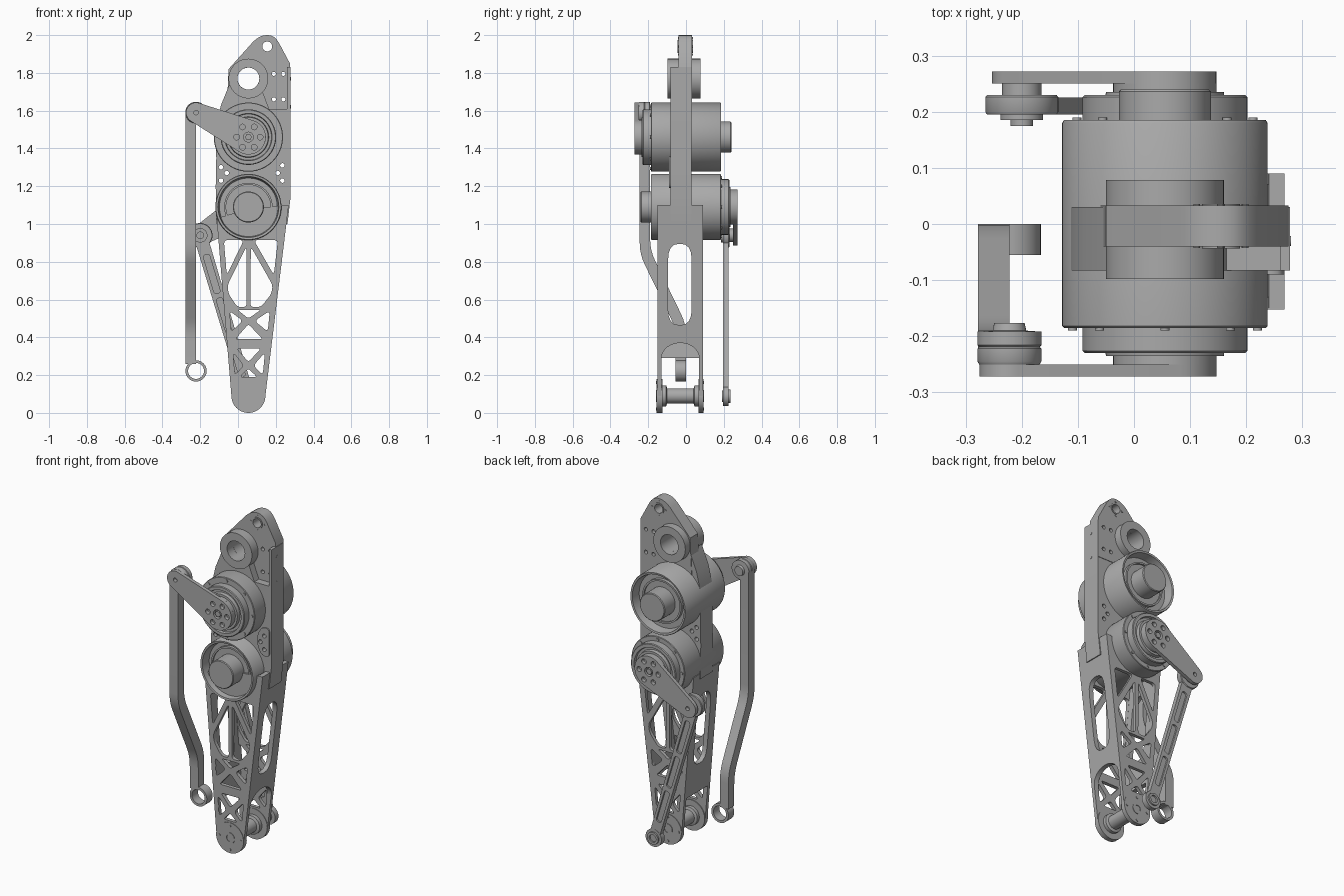
import bpy, bmesh
from math import sin, cos, pi, acos, atan2, hypot, radians

cube = bpy.data.objects.get("Cube")
if cube:
    bpy.data.objects.remove(cube, do_unlink=True)

grey = bpy.data.materials.new("machined_grey")
grey.use_nodes = True
grey.diffuse_color = (0.4, 0.4, 0.4, 1)
grey.node_tree.nodes["Principled BSDF"].inputs["Base Color"].default_value = (0.4, 0.4, 0.4, 1)


def finish(name, bm):
    """Weld, fix normals, shade and link a part."""
    bmesh.ops.remove_doubles(bm, verts=bm.verts, dist=1e-5)
    bmesh.ops.recalc_face_normals(bm, faces=bm.faces)
    mesh = bpy.data.meshes.new(name)
    bm.to_mesh(mesh)
    bm.free()
    mesh.materials.clear()
    mesh.materials.append(grey)
    mesh.shade_smooth()
    mesh.set_sharp_from_angle(angle=radians(32))
    obj = bpy.data.objects.new(name, mesh)
    bpy.context.collection.objects.link(obj)
    return obj


def circle(x, z, r, n=32, a0=0.0, a1=2 * pi):
    full = a1 - a0 > 6.28
    return [(x + r * cos(a0 + (a1 - a0) * i / (n if full else n - 1)),
             z + r * sin(a0 + (a1 - a0) * i / (n if full else n - 1))) for i in range(n)]


def rounded(pts, r, n=5):
    """Round every corner of a polygon."""
    out = []
    for i, p in enumerate(pts):
        ends = []
        for q in (pts[i - 1], pts[(i + 1) % len(pts)]):
            d = hypot(q[0] - p[0], q[1] - p[1])
            k = min(r, d * 0.45) / d
            ends.append((p[0] + (q[0] - p[0]) * k, p[1] + (q[1] - p[1]) * k))
        for j in range(n):
            t = j / (n - 1)
            out.append(tuple(ends[0][k] * (1 - t) ** 2 + 2 * p[k] * t * (1 - t) + ends[1][k] * t * t
                             for k in (0, 1)))
    return out


def hull(c1, r1, c2, r2):
    """Tapered link outline around two circles."""
    t = atan2(c2[1] - c1[1], c2[0] - c1[0])
    a = acos((r1 - r2) / hypot(c2[0] - c1[0], c2[1] - c1[1]))
    return circle(*c1, r1, 30, t + a, t + 2 * pi - a) + circle(*c2, r2, 20, t - a, t + a)


def plate(name, outer, holes, a, b, axis="Y", lean=None):
    """Flat outline with holes, extruded from a to b along an axis."""
    curve = bpy.data.curves.new(name, "CURVE")
    curve.dimensions, curve.fill_mode = "2D", "BOTH"
    curve.extrude = (b - a) / 2
    for pts in [outer] + holes:
        sp = curve.splines.new("POLY")
        sp.points.add(len(pts) - 1)
        sp.use_cyclic_u = True
        for p, (u, v) in zip(sp.points, pts):
            p.co = (u, v, 0, 1)
    tmp = bpy.data.objects.new(name, curve)
    bpy.context.collection.objects.link(tmp)
    mesh = bpy.data.meshes.new_from_object(tmp.evaluated_get(bpy.context.evaluated_depsgraph_get()))
    bm = bmesh.new()
    bm.from_mesh(mesh)
    bpy.data.objects.remove(tmp)
    bpy.data.curves.remove(curve)
    bpy.data.meshes.remove(mesh)
    for v in bm.verts:
        u, w, d = v.co
        d += (a + b) / 2
        v.co = (u, d, w) if axis == "Y" else (d + (lean(w) if lean else 0), u, w)
    return finish(name, bm)


def lathe(name, x, z, profile, s=1, n=64):
    """Turn (radius, y) points about a y axis line."""
    bm = bmesh.new()
    vs = [bm.verts.new((x + r, y * s, z)) for r, y in profile]
    es = [bm.edges.new(e) for e in zip(vs, vs[1:])]
    bmesh.ops.spin(bm, geom=vs + es, cent=(x, 0, z), axis=(0, 1, 0), angle=2 * pi, steps=n)
    return finish(name, bm)


def disc(name, x, z, r, a, b, n=32):
    return lathe(name, x, z, [(0, a), (r, a), (r, b), (0, b)], 1, n)


def ring(name, x, z, ri, ro, a, b):
    return lathe(name, x, z, [(ri, a), (ro, a), (ro, b), (ri, b), (ri, a)])


CX, FOOT = 0.055, 0.09
UP, LOW = (CX, 1.46), (CX, 1.09)
TOP_PIN, LOW_PIN = (-0.222, 1.59), (-0.2, 0.94)


# Leg edges as functions of height
def right(z):
    return 0.145 + 0.122 * (z - FOOT)


def left(z):
    return -0.035 - 0.083 * (z - FOOT)


def at(u, z):
    return (CX + u * ((right(z) - CX) if u > 0 else (CX - left(z))), z)


# Truss openings: one half is mirrored, centre ones are symmetric
halves = [[(.15, .915), (.82, .915), (.8, .73)],
          [(.07, .88), (.8, .675), (.78, .63), (.45, .56), (.07, .56)],
          [(.78, .54), (.78, .43), (.24, .487)],
          [(.74, .32), (.74, .2), (.24, .25)]]
centres = [(.45, .545, .5), (.6, .39, .47), (.55, .34, .27), (.45, .19, .235)]
cuts = [rounded([at(m * u, z) for u, z in h], 0.022) for h in halves for m in (1, -1)]
cuts += [rounded([at(-u, z), at(u, z), at(0, t)], 0.015) for u, z, t in centres]
outline = [(left(FOOT), FOOT), (left(1.03), 1.03), (CX, 1.08), (right(1.1), 1.1), (right(FOOT), FOOT)]
plate("leg_front_plate", outline, cuts, -0.152, -0.13)
plate("leg_back_plate", outline, cuts, 0.07, 0.09)

# Leg side walls with a slot and an open lower end
slot = rounded([(-.095, .465), (.03, .465), (.03, .895), (-.095, .895)], 0.085)
arch = [(-.03 + .1 * cos(pi * (1 - i / 16)), .29 + .08 * sin(pi * i / 16)) for i in range(17)]
for name, edge, top, mid, off in (("leg_left_wall", right, 1.1, arch, -0.028),
                                  ("leg_right_wall", left, 1.03, [(-.13, .29), (.07, .29)], 0)):
    wall = [(-.15, .1), (-.13, .1)] + mid + [(.07, .1), (.09, .1), (.09, top), (-.15, top)]
    plate(name, wall, [slot], off, off + 0.028, "X", edge)

# Foot discs and axle
for name, a, b, face in (("foot_front", -0.155, -0.125, -0.158), ("foot_back", 0.067, 0.093, 0.096)):
    disc(name, CX, FOOT, 0.09, a, b, 48)
    ring(name + "_bearing", CX, FOOT, 0.02, 0.032, min(a, face), max(b, face))
    for i in range(4):
        px, pz = circle(CX, FOOT, 0.07, 4)[i]
        disc(name + "_screw", px, pz, 0.008, min(a, face), max(b, face), 12)
lathe("foot_axle", CX, FOOT, [(0, -.13), (.055, -.13), (.055, -.105), (.04, -.1), (.04, .04),
                              (.055, .045), (.055, .07), (0, .07)])

# Actuators: shaft in an open cup at one end, stepped flange at the other
for name, (x, z), r, s in (("upper_actuator", UP, .183, -1), ("lower_actuator", LOW, .175, 1)):
    lathe(name, x, z, [(0, -.24), (.078, -.24), (.082, -.236), (.082, -.14), (.118, -.14), (.118, -.15),
                       (.128, -.15), (.128, -.13), (r - .022, -.13), (r - .014, -.183), (r - .003, -.185),
                       (r, -.18), (r, .182), (r - .003, .185), (.147, .185), (.147, .226), (.143, .23),
                       (.125, .23), (.122, .215), (.108, .215), (.105, .235), (.092, .235),
                       (.092, .25), (0, .25)], s, 96)
    for px, pz in circle(x, z, r - 0.018, 8):
        disc(name + "_screw", px, pz, 0.008, min(.18 * s, .19 * s), max(.18 * s, .19 * s), 12)

# Cranks on the actuator outputs
for name, hub, pin, a, b in (("front_crank", UP, TOP_PIN, -.272, -.25), ("back_crank", LOW, LOW_PIN, .25, .272)):
    holes = [circle(px, pz, 0.015, 16) for px, pz in circle(*hub, 0.062, 6)]
    plate(name, hull(hub, 0.092, pin, 0.053), holes + [circle(*hub, 0.026), circle(*pin, 0.012, 16)], a, b)
    disc(name + "_centre_bolt", *hub, 0.018, a + .003, b - .003, 6)

# Front crank joint and long cranked rod
lathe("rod_top_bearing", *TOP_PIN, [(0, -.25), (.054, -.25), (.057, -.245), (.057, -.222), (.054, -.219),
                                    (.057, -.216), (.057, -.192), (.03, -.19), (.027, -.176), (0, -.176)])
rod = [(-.245, 1.59), (-.245, .84), (-.055, .45), (-.055, .26), (0, .26), (0, .47), (-.19, .86), (-.19, 1.59)]
bends = [rod[0]] + rounded(rod, 0.06)[5:15] + rod[3:5] + rounded(rod, 0.06)[25:35] + [rod[7]]
plate("long_rod", bends, [], -0.278, -0.222, "X")
ring("long_rod_eye", -0.222, 0.222, 0.042, 0.056, -0.055, 0)

# Back push rod: thin web with a pocketed rim on both faces
foot_pin = (CX, 0.088)
lx, lz = foot_pin[0] - LOW_PIN[0], foot_pin[1] - LOW_PIN[1]
ln = hypot(lx, lz)


def along(t, w):
    return (LOW_PIN[0] + lx * t - lz / ln * w, LOW_PIN[1] + lz * t + lx / ln * w)


pockets = [rounded([along(a, -.017), along(b, -.017), along(b, .017), along(a, .017)], 0.015)
           for a, b in ((.12, .36), (.39, .62), (.65, .88))]
link = hull(LOW_PIN, 0.036, foot_pin, 0.032)
plate("push_rod_rim", link, pockets, 0.195, 0.225)
plate("push_rod_web", link, [], 0.206, 0.214)
lathe("push_rod_top_joint", *LOW_PIN, [(0, .175), (.02, .175), (.02, .185), (.038, .185), (.038, .195),
                                       (.062, .195), (.065, .2), (.065, .226), (.062, .23), (.035, .23),
                                       (.035, .25), (0, .25)])
lathe("push_rod_foot_joint", *foot_pin, [(0, .19), (.03, .19), (.03, .195), (.052, .195), (.052, .226),
                                         (.036, .226), (.036, .235), (.022, .235), (.022, .22), (0, .22)])

# Central frame behind the actuators
frame = [(-.115, 1.0), (-.118, 1.2), (-.115, 1.35), (-.12, 1.5), (-.09, 1.63), (-.045, 1.74), (-.02, 1.7),
         (.13, 1.7), (.165, 1.61), (.278, 1.61), (.278, 1.14), (.262, 1.0)]
bolt_holes = [circle(x, z, 0.012, 16) for x, z in ((-.09, 1.3), (-.06, 1.27), (-.09, 1.23), (.235, 1.31),
                                                   (.21, 1.27), (.235, 1.23))]
plate("central_frame", frame, bolt_holes, -0.083, 0.03)
plate("frame_pad", rounded([(.19, 1.24), (.22, 1.19), (.268, 1.19), (.268, 1.36), (.22, 1.36), (.19, 1.31)], .03),
      bolt_holes[3:], -0.09, -0.08)

# Upper web with hanging lug, edge flange and pivot boss
web = [(-.06, 1.6), (-.05, 1.82)] + rounded([(-.03, 1.855), (.115, 2.0), (.195, 2.0), (.275, 1.85)], .05)[5:15]
web += [(.275, 1.85), (.275, 1.6)]
holes = [circle(x, z, 0.011, 16) for x in (.19, .24) for z in (1.66, 1.795)]
plate("upper_web", web, holes + [circle(CX, 1.77, 0.058), circle(.155, 1.94, .027)], -0.04, 0.033)
plate("edge_flange", [(-.083, 1.6), (.03, 1.6), (.03, 1.83), (-.083, 1.83)], [], 0.26, 0.278, "X")
ring("pivot_boss", CX, 1.77, 0.058, 0.105, -0.098, 0.078)
ring("lug_bushing", .155, 1.94, 0.026, 0.034, -0.044, 0.036)
for px, pz in circle(.155, 1.94, .043, 4):
    disc("lug_screw", px, pz, 0.006, -0.043, 0.036, 10)

# Screws on the frame edge
for z in (1.62, 1.77):
    plate("edge_screw", circle(-.03, z, 0.009, 12), [], 0.27, 0.28, "X")
